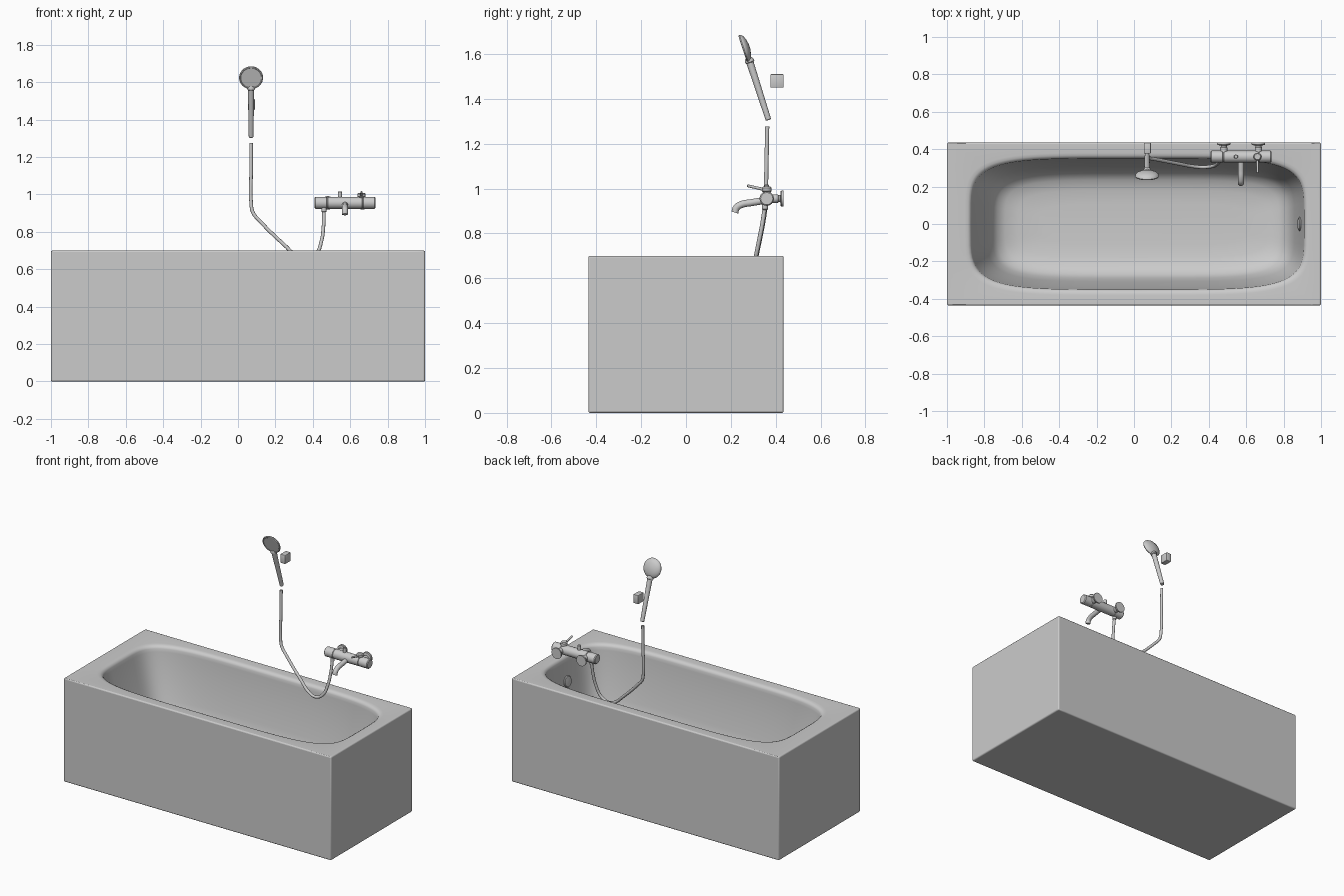
import bpy, bmesh, math
from mathutils import Vector

if "Cube" in bpy.data.objects:
    bpy.data.objects.remove(bpy.data.objects["Cube"])


def finish(name, bm, angle=35):
    bmesh.ops.recalc_face_normals(bm, faces=bm.faces)
    me = bpy.data.meshes.new(name)
    bm.to_mesh(me)
    bm.free()
    ob = bpy.data.objects.new(name, me)
    bpy.context.collection.objects.link(ob)
    smooth(ob, angle)
    return ob


def smooth(ob, angle=35):
    bpy.ops.object.select_all(action='DESELECT')
    ob.select_set(True)
    bpy.context.view_layer.objects.active = ob
    bpy.ops.object.shade_smooth_by_angle(angle=math.radians(angle))


def loft(name, rings, angle=35):
    """Skin a list of closed point rings and cap both ends."""
    bm = bmesh.new()
    loops = [[bm.verts.new(p) for p in ring] for ring in rings]
    n = len(loops[0])
    for a, b in zip(loops, loops[1:]):
        for i in range(n):
            j = (i + 1) % n
            bm.faces.new((a[i], a[j], b[j], b[i]))
    bm.faces.new(loops[0])
    bm.faces.new(loops[-1])
    return finish(name, bm, angle)


def lathe(name, origin, axis, profile, n=32):
    """Turn a (radius, distance along axis) profile."""
    q = Vector(axis).to_track_quat('Z', 'Y')
    turn = [2 * math.pi * i / n for i in range(n)]
    return loft(name, [[Vector(origin) + q @ Vector((r * math.cos(t), r * math.sin(t), h))
                        for t in turn] for r, h in profile])


def rod(name, p1, p2, r1, r2=None, b=0.003):
    """Round bar between two points with softened ends."""
    r2 = r2 or r1
    d = Vector(p2) - Vector(p1)
    L = d.length
    return lathe(name, p1, d, [(r1 - b, 0), (r1, b), (r2, L - b), (r2 - b, L)])


def tube(name, pts, r):
    """Round tube along a smooth path."""
    cu = bpy.data.curves.new(name, 'CURVE')
    cu.dimensions = '3D'
    cu.bevel_depth, cu.bevel_resolution = r, 5
    cu.use_fill_caps = True
    sp = cu.splines.new('BEZIER')
    sp.resolution_u = 8
    sp.bezier_points.add(len(pts) - 1)
    for bp, p in zip(sp.bezier_points, pts):
        bp.co = p
        bp.handle_left_type = bp.handle_right_type = 'AUTO'
    ob = bpy.data.objects.new(name, cu)
    bpy.context.collection.objects.link(ob)
    bpy.ops.object.select_all(action='DESELECT')
    ob.select_set(True)
    bpy.context.view_layer.objects.active = ob
    bpy.ops.object.convert(target='MESH')
    smooth(bpy.context.view_layer.objects.active)


def box(name, lo, hi, bevel):
    bm = bmesh.new()
    bmesh.ops.create_cube(bm, size=1)
    lo, hi = Vector(lo), Vector(hi)
    for v in bm.verts:
        v.co = Vector([(lo[i] + hi[i]) / 2 + v.co[i] * (hi[i] - lo[i]) for i in range(3)])
    bmesh.ops.bevel(bm, geom=bm.edges[:], offset=bevel, segments=2, affect='EDGES', profile=0.5)
    return finish(name, bm)


# Bathtub: rectangular shell lofted into a superellipse basin
N, POW = 96, 4.8
unit = []
for i in range(N):
    c, s = math.cos(2 * math.pi * i / N), math.sin(2 * math.pi * i / N)
    unit.append((math.copysign(abs(c) ** (2 / POW), c), math.copysign(abs(s) ** (2 / POW), s)))


def basin_ring(x0, x1, hy, z):
    return [((x0 + x1) / 2 + u * (x1 - x0) / 2, v * hy, z) for u, v in unit]


def outer_ring(z):
    return [(u / max(abs(u), abs(v)), 0.435 * v / max(abs(u), abs(v)), z) for u, v in unit]


basin = [(-.905, .94, .38, .70), (-.888, .926, .367, .698), (-.876, .915, .356, .692),
         (-.87, .91, .35, .68), (-.866, .907, .349, .66), (-.835, .887, .335, .54),
         (-.785, .858, .308, .36), (-.755, .835, .288, .28), (-.73, .81, .268, .245),
         (-.69, .775, .235, .22), (-.62, .71, .18, .206), (-.5, .6, .11, .2)]
tub = loft("bathtub", [outer_ring(0), outer_ring(.7)] + [basin_ring(*b) for b in basin], 50)
bev = tub.modifiers.new("soft_edges", 'BEVEL')
bev.width, bev.segments, bev.limit_method = .008, 3, 'ANGLE'
bev.angle_limit = math.radians(60)
bev.use_clamp_overlap = False

# Overflow cover on the basin end wall
lathe("overflow_cover", (.893, 0, .54), (-1, 0, .17), [(.037, 0), (.037, .01), (.033, .014), (.012, .016)])

# Mixer body with stepped end caps
my, mz = .36, .955
lathe("mixer_body", (.41, my, mz), (1, 0, 0),
      [(.027, 0), (.032, .005), (.032, .064), (.029, .066), (.029, .069), (.032, .071),
       (.032, .254), (.029, .256), (.029, .259), (.032, .261), (.032, .32), (.027, .325)])

# Wall connections
for side, x in (("left", .48), ("right", .665)):
    lathe("wall_connector_" + side, (x, my, mz), (0, 1, 0),
          [(.019, 0), (.019, .05), (.016, .052), (.016, .06), (.033, .062), (.036, .066), (.036, .075)])

# Spout, diverter knob, lever
tube("spout", [(.572, .36, .948), (.572, .29, .937), (.572, .245, .928),
               (.572, .224, .913), (.572, .218, .893)], .016)
rod("diverter_knob", (.545, my, .975), (.545, my, 1.017), .011)
lathe("lever_knob", (.66, my, .975), (0, 0, 1), [(.017, 0), (.017, .01), (.021, .013), (.021, .028), (.016, .034)])
rod("lever", (.66, .36, .993), (.66, .272, 1.013), .007, .006)

# Hose and its nuts
rod("hose_nut", (.46, .352, .905), (.46, .352, .935), .013)
tube("shower_hose", [(.07, .362, 1.276), (.07, .359, 1.12), (.07, .355, .96), (.08, .352, .903),
                     (.115, .346, .86), (.25, .32, .728), (.315, .308, .672), (.37, .304, .656),
                     (.42, .309, .685), (.446, .322, .75), (.457, .338, .83), (.46, .352, .92)], .0095)

# Hand shower: tapered handle, collar, round head
a, b = Vector((.07, .368, 1.305)), Vector((.07, .282, 1.572))
rod("shower_handle", a, b, .0125, .0165)
d = (b - a).normalized()
lathe("shower_collar", b - d * .012, d, [(.017, 0), (.021, .003), (.021, .012), (.015, .022)])
lathe("shower_head", (.07, .276, 1.63), (0, -.95, -.31),
      [(.012, -.008), (.036, -.003), (.053, .004), (.062, .013), (.064, .019), (.062, .024), (.057, .025), (.055, .023), (.02, .023)], 48)

# Wall holder
box("shower_holder", (.053, .376, 1.45), (.09, .435, 1.51), .004)
